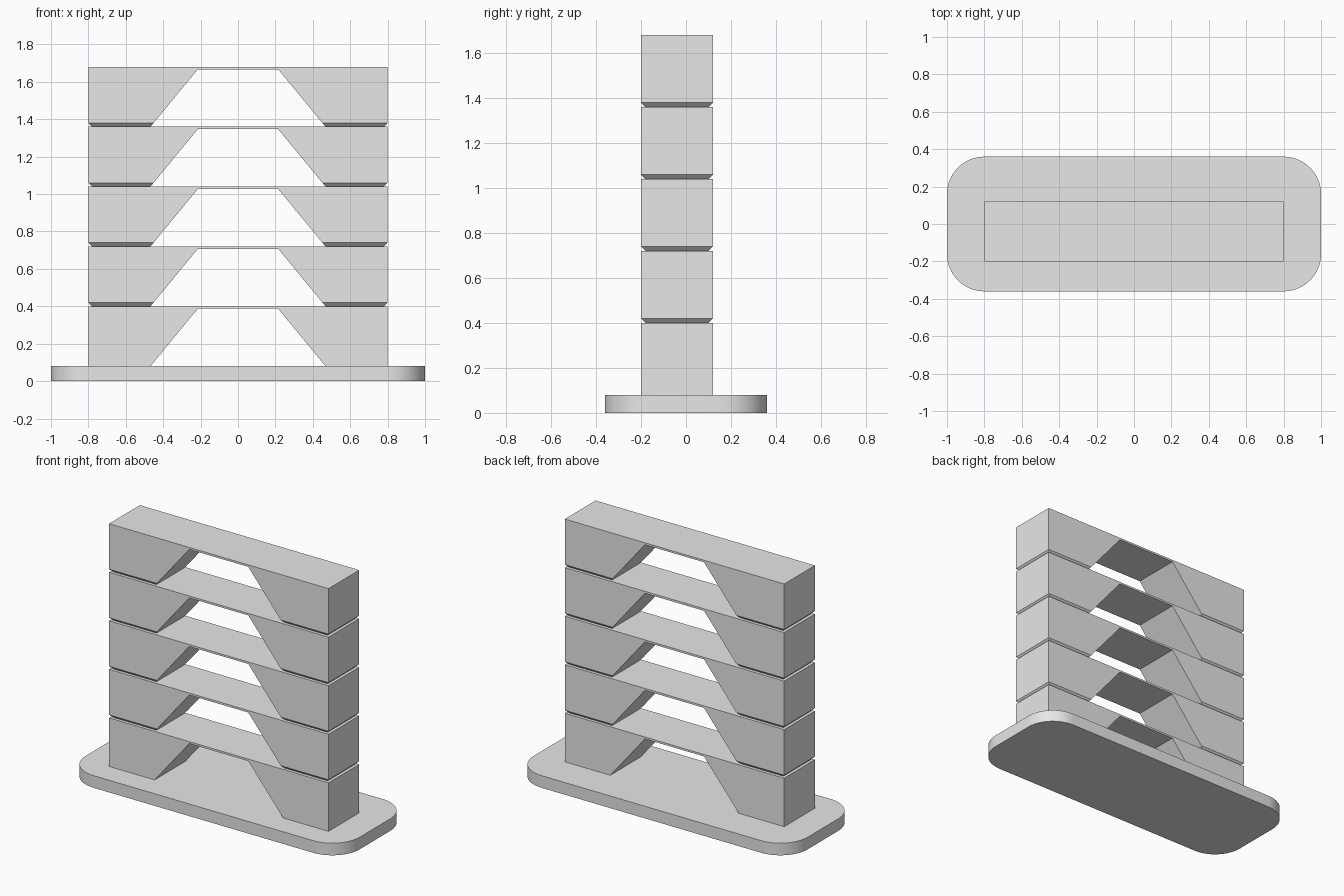
import bpy
import bmesh
import math

cube = bpy.data.objects.get("Cube")
if cube:
    bpy.data.objects.remove(cube, do_unlink=True)

LAYERS = 5
LAYER_H = 0.32
BASE_H = 0.08
HALF_W = 0.8
FRONT_Y, BACK_Y = -0.2, 0.12
CHAMFER = 0.02

# Single plain plastic colour
grey = bpy.data.materials.new("light_grey")
grey.use_nodes = True
grey.diffuse_color = (0.8, 0.8, 0.8, 1)
grey.node_tree.nodes["Principled BSDF"].inputs["Base Color"].default_value = (0.8, 0.8, 0.8, 1)


def add_object(name, bm):
    bmesh.ops.recalc_face_normals(bm, faces=bm.faces)
    mesh = bpy.data.meshes.new(name)
    bm.to_mesh(mesh)
    bm.free()
    mesh.materials.append(grey)
    obj = bpy.data.objects.new(name, mesh)
    bpy.context.collection.objects.link(obj)
    return obj


def extrude_face(bm, points, vector):
    face = bm.faces.new([bm.verts.new(p) for p in points])
    result = bmesh.ops.extrude_face_region(bm, geom=[face])
    moved = [v for v in result["geom"] if isinstance(v, bmesh.types.BMVert)]
    bmesh.ops.translate(bm, verts=moved, vec=vector)


# Base plate with rounded corners
bm = bmesh.new()
extrude_face(bm, [(-1, -0.36, 0), (1, -0.36, 0), (1, 0.36, 0), (-1, 0.36, 0)], (0, 0, BASE_H))
corners = [e for e in bm.edges if abs(e.verts[0].co.z - e.verts[1].co.z) > 0.01]
bmesh.ops.bevel(bm, geom=corners, offset=0.2, segments=16, profile=0.5, affect="EDGES")
base = add_object("base_plate", bm)
bpy.ops.object.select_all(action="DESELECT")
base.select_set(True)
bpy.context.view_layer.objects.active = base
bpy.ops.object.shade_smooth_by_angle(angle=math.radians(30))


# Stacked bridge layers: two sloped feet joined by a thin deck
def bridge_layer(index):
    bm = bmesh.new()
    z = BASE_H + index * LAYER_H
    deck_z = z + LAYER_H - 0.013
    right = [(0.468, z), (HALF_W, z), (HALF_W, z + LAYER_H)]
    outline = [(0.215, deck_z)] + right
    outline += [(-x, h) for x, h in reversed(outline)]
    extrude_face(bm, [(x, FRONT_Y, h) for x, h in outline], (0, BACK_Y - FRONT_Y, 0))
    # Notch around the outer sides of each foot, above the layer below
    if index:
        rims = []
        for e in bm.edges:
            a, b = (v.co for v in e.verts)
            on_floor = max(a.z, b.z) < z + 0.001
            inner_edge = max(abs(a.x), abs(b.x)) < HALF_W - 0.01
            if on_floor and not inner_edge:
                rims.append(e)
        bmesh.ops.bevel(bm, geom=rims, offset=CHAMFER, segments=1, affect="EDGES")
    add_object(f"bridge_layer_{index + 1}", bm)


for i in range(LAYERS):
    bridge_layer(i)
